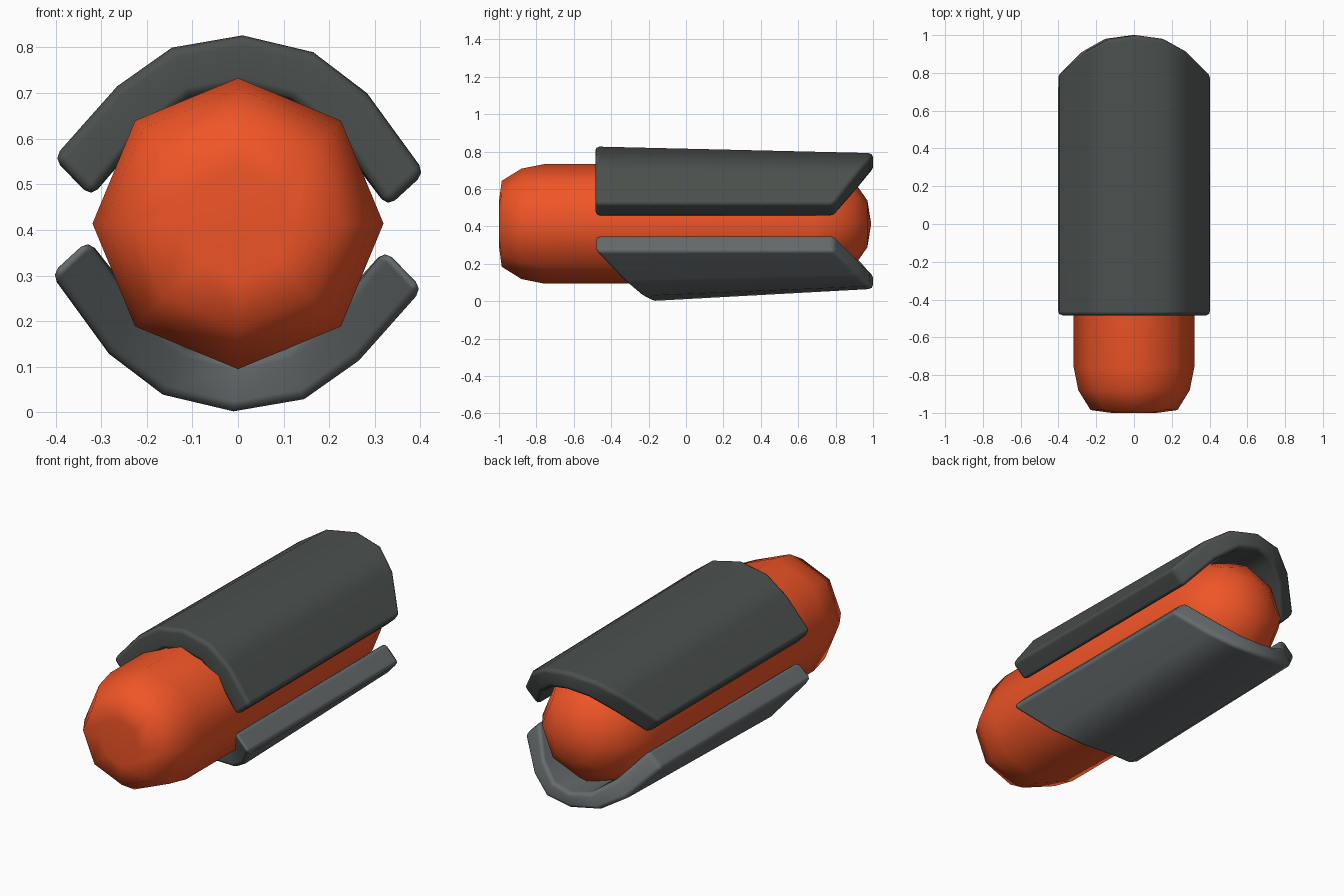
import bpy, bmesh
from math import cos, sin, pi

if "Cube" in bpy.data.objects:
    bpy.data.objects.remove(bpy.data.objects["Cube"])

CZ = 0.414  # height of the long axis


def material(name, rgb):
    m = bpy.data.materials.new(name)
    m.diffuse_color = (*rgb, 1)
    m.use_nodes = True
    m.node_tree.nodes["Principled BSDF"].inputs["Base Color"].default_value = m.diffuse_color
    return m


def finish(name, bm, mat):
    bmesh.ops.recalc_face_normals(bm, faces=bm.faces[:])
    me = bpy.data.meshes.new(name)
    bm.to_mesh(me)
    bm.free()
    for p in me.polygons:
        p.use_smooth = True
    me.materials.append(mat)
    ob = bpy.data.objects.new(name, me)
    bpy.context.collection.objects.link(ob)
    return ob


# Core: octagonal capsule, blunt in front and domed at the back
def core(mat, sides=8):
    profile = [(0.12, -1.0), (0.23, -0.985), (0.295, -0.88), (0.319, -0.76),
               (0.319, 0.68), (0.29, 0.80), (0.225, 0.90), (0.125, 0.97)]
    bm = bmesh.new()
    rings = [[bm.verts.new((r * cos(2 * pi * i / sides), y, CZ + r * sin(2 * pi * i / sides)))
              for i in range(sides)] for r, y in profile]
    for a, b in zip(rings, rings[1:]):
        for i in range(sides):
            j = (i + 1) % sides
            bm.faces.new((a[i], a[j], b[j], b[i]))
    for ring, y in ((rings[0], -0.99), (rings[-1], 0.99)):
        tip = bm.verts.new((0, y, CZ))
        for i in range(sides):
            bm.faces.new((ring[i], ring[(i + 1) % sides], tip))
    return finish("core", bm, mat)


# Shells: thick curved plates whose ends sweep from centre to side edges
OUTER = [(-0.405, 0.557), (-0.265, 0.715), (-0.145, 0.80), (0.01, 0.827),
         (0.165, 0.79), (0.283, 0.70), (0.41, 0.525)]
INNER = [(-0.322, 0.472), (-0.21, 0.61), (-0.105, 0.69), (0.005, 0.712),
         (0.115, 0.685), (0.22, 0.60), (0.328, 0.45)]
BACK = [0.79, 0.915, 0.98, 1.0, 0.98, 0.915, 0.79]
WEIGHT = [0, 0.45, 0.8, 1, 0.8, 0.45, 0]


def shell(name, front, drop, flip, mat):
    bm = bmesh.new()

    def section(points, ys, fall):
        row = []
        for (x, z), y, w in zip(points, ys, WEIGHT):
            z -= fall * w
            if flip:
                x, z = -x, 2 * CZ - z
            row.append(bm.verts.new((x, y, z)))
        return row

    of, inf = section(OUTER, front, 0), section(INNER, front, 0)
    ob_, ib = section(OUTER, BACK, drop), section(INNER, BACK, drop * 0.5)
    loop = [of, ob_, ib, inf]
    for a, b in zip(loop, loop[1:] + loop[:1]):
        for i in range(6):
            bm.faces.new((a[i], a[i + 1], b[i + 1], b[i]))
    for i in (0, 6):
        bm.faces.new([row[i] for row in loop])
    ob = finish(name, bm, mat)
    bev = ob.modifiers.new("rounded_rim", 'BEVEL')
    bev.width = 0.022
    bev.segments = 2
    bev.limit_method = 'ANGLE'
    bev.angle_limit = 0.75
    wn = ob.modifiers.new("clean_shading", 'WEIGHTED_NORMAL')
    wn.weight = 60
    return ob


core(material("orange", (0.87, 0.09, 0.02)))
shell("upper_shell", [-0.485] * 7, 0.035, False, material("dark_grey", (0.07, 0.08, 0.075)))
shell("lower_shell", [-0.49, -0.34, -0.24, -0.19, -0.24, -0.34, -0.49], 0.065, True,
      material("mid_grey", (0.13, 0.145, 0.15)))
